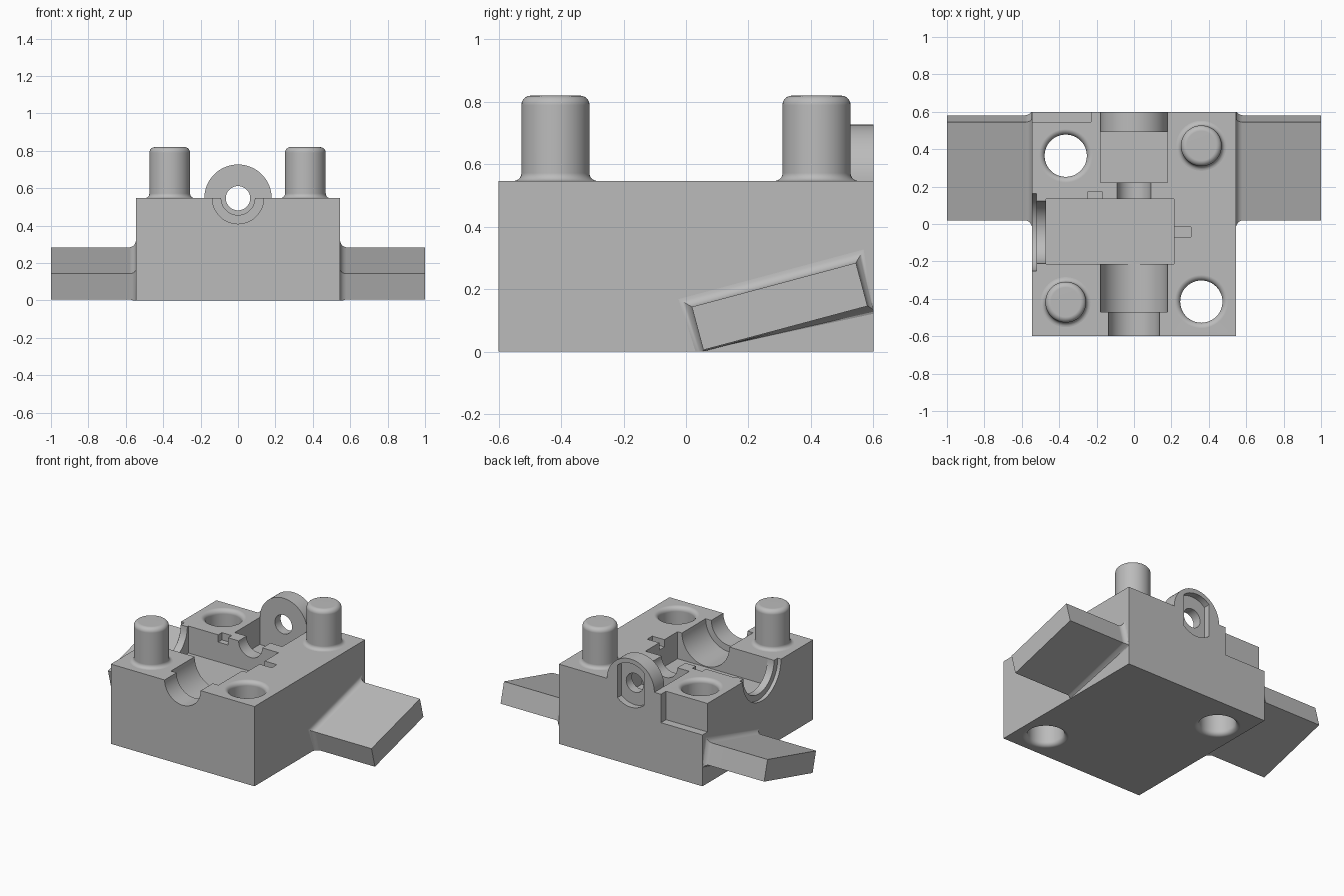
import bpy, bmesh, math

cube = bpy.data.objects.get("Cube")
if cube:
    bpy.data.objects.remove(cube, do_unlink=True)

grey = bpy.data.materials.new("plain_grey")
grey.use_nodes = True
grey.diffuse_color = (0.5, 0.5, 0.5, 1)
grey.node_tree.nodes["Principled BSDF"].inputs["Base Color"].default_value = (0.5, 0.5, 0.5, 1)

TOP = 0.547
HALF_X = 0.545
HALF_Y = 0.6


def loft(name, rings):
    """Closed solid through a list of equal-length point rings."""
    bm = bmesh.new()
    loops = [[bm.verts.new(p) for p in ring] for ring in rings]
    n = len(loops[0])
    for a, b in zip(loops, loops[1:]):
        for i in range(n):
            j = (i + 1) % n
            bm.faces.new((a[i], a[j], b[j], b[i]))
    bm.faces.new(loops[0])
    bm.faces.new(loops[-1])
    bmesh.ops.recalc_face_normals(bm, faces=bm.faces)
    mesh = bpy.data.meshes.new(name)
    bm.to_mesh(mesh)
    bm.free()
    mesh.materials.append(grey)
    obj = bpy.data.objects.new(name, mesh)
    bpy.context.collection.objects.link(obj)
    return obj


def box(name, x0, x1, y0, y1, z0, z1):
    return loft(name, [[(x0, y0, z), (x1, y0, z), (x1, y1, z), (x0, y1, z)] for z in (z0, z1)])


def arc(r, start=0, end=360, steps=48):
    count = steps if end - start == 360 else steps + 1
    angles = [math.radians(start + (end - start) * i / steps) for i in range(count)]
    return [(r * math.cos(a), r * math.sin(a)) for a in angles]


def prism_y(name, pts, y0, y1):
    """Profile around the bore axis, extruded along y."""
    return loft(name, [[(u, y, TOP + v) for u, v in pts] for y in (y0, y1)])


def prism_x(name, pts, x0, x1, y):
    return loft(name, [[(x, y + u, TOP + v) for u, v in pts] for x in (x0, x1)])


def lathe(name, profile, x, y):
    return loft(name, [[(x + u, y + v, z) for u, v in arc(r)] for r, z in profile])


def quarter(cr, cz, rad, start, end, steps=6):
    """Rounded corner points for a lathe profile."""
    return [(cr + u, cz + v) for u, v in
            [(rad * math.cos(a), rad * math.sin(a)) for a in
             [math.radians(start + (end - start) * i / steps) for i in range(steps + 1)]]]


def cut(obj, cutter):
    mod = obj.modifiers.new("cut", 'BOOLEAN')
    mod.operation = 'DIFFERENCE'
    mod.solver = 'EXACT'
    mod.object = cutter
    bpy.context.view_layer.objects.active = obj
    bpy.ops.object.modifier_apply(modifier=mod.name)
    bpy.data.objects.remove(cutter, do_unlink=True)


# Main block and the half-round lug on its back edge
block = box("block", -HALF_X, HALF_X, -HALF_Y, HALF_Y, 0, TOP)
lug = prism_y("bore_lug", arc(0.18, 0, 180), 0.493, HALF_Y)

# Stepped half-round channel along the middle
floor = TOP - 0.185
over = TOP + 0.1
cut(block, prism_y("front_channel", arc(0.137), -0.7, -0.46))
cut(block, prism_y("wide_channel", arc(0.18), -0.47, -0.2))
cut(block, prism_y("neck_channel", arc(0.09), 0.13, 0.23))

# Square pockets and their small keyways
cut(block, box("main_pocket", -0.47, 0.213, -0.213, 0.135, floor, over))
cut(block, box("rear_pocket", -0.18, 0.18, 0.222, 0.493, floor, over))
cut(block, box("side_keyway", 0.2, 0.305, -0.07, -0.015, TOP - 0.05, over))
cut(block, box("rear_keyway", -0.245, -0.17, 0.125, 0.175, TOP - 0.05, over))

# Round opening in the side wall with a shallow wider lip
cut(block, prism_x("side_opening", arc(0.167), -0.53, -0.46, -0.045))
cut(block, prism_x("side_lip", arc(0.207), -0.6, -0.52, -0.045))

# Step along the back edge
cut(block, box("back_step", -0.6, -0.23, 0.545, 0.7, 0.352, over))

# Bore and flat-sided recess through lug and block
recess = [(max(-0.1, min(0.1, u)), v) for u, v in arc(0.15) if abs(u) < 0.1]
side = math.sqrt(0.15 ** 2 - 0.1 ** 2)
recess += [(sx * 0.1, sz * side) for sx in (-1, 1) for sz in (-1, 1)]
recess.sort(key=lambda p: math.atan2(p[1], p[0]))
for part in (block, lug):
    cut(part, prism_y("bore", arc(0.065), 0.4, 0.7))
    cut(part, prism_y("recess", recess, 0.555, 0.7))

# Through holes with rounded rims
R, F = 0.113, 0.03
hole = [(R + F, -0.05)] + quarter(R + F, F, F, 270, 180)
hole += quarter(R + F, TOP - F, F, 180, 90) + [(R + F, over)]
for hx, hy in ((-0.365, 0.365), (0.36, -0.415)):
    cut(block, lathe("hole", hole, hx, hy))

# Locating pegs with a flared foot and rounded top
P, F = 0.109, 0.025
peg = quarter(P + F, TOP + F, F, 270, 180) + quarter(P - 0.03, 0.79, 0.03, 0, 90)
pegs = [lathe("peg_" + n, peg, px, py) for n, px, py in
        (("front", -0.365, -0.418), ("back", 0.36, 0.418))]

# Tilted side wings, flaring into the block
tilt = math.radians(15)
cy, cz = 0.3, 0.145
half_len, half_thick, flare = 0.272, 0.0715, 0.035


def wing_ring(x, grow):
    ring = []
    for su, sv in ((-1, -1), (1, -1), (1, 1), (-1, 1)):
        u, v = su * (half_len + grow), sv * (half_thick + grow)
        y = cy + u * math.cos(tilt) - v * math.sin(tilt)
        z = cz + u * math.sin(tilt) + v * math.cos(tilt)
        ring.append((x, min(y, HALF_Y), max(z, 0)))
    return ring


wings = []
for name, s in (("right_wing", -1), ("left_wing", 1)):
    rings = []
    for i in range(7):
        a = math.pi / 2 * i / 6
        rings.append(wing_ring(s * (HALF_X + flare * (1 - math.cos(a))), flare * (1 - math.sin(a))))
    rings.append(wing_ring(s, 0))
    wings.append(loft(name, rings))

# Smooth curved walls, keep flat faces crisp
bpy.ops.object.select_all(action='DESELECT')
parts = [block, lug] + pegs + wings
for obj in parts:
    obj.select_set(True)
bpy.context.view_layer.objects.active = block
bpy.ops.object.shade_smooth_by_angle(angle=math.radians(30))
for obj in parts:
    weighted = obj.modifiers.new("even_shading", 'WEIGHTED_NORMAL')
    weighted.keep_sharp = True
